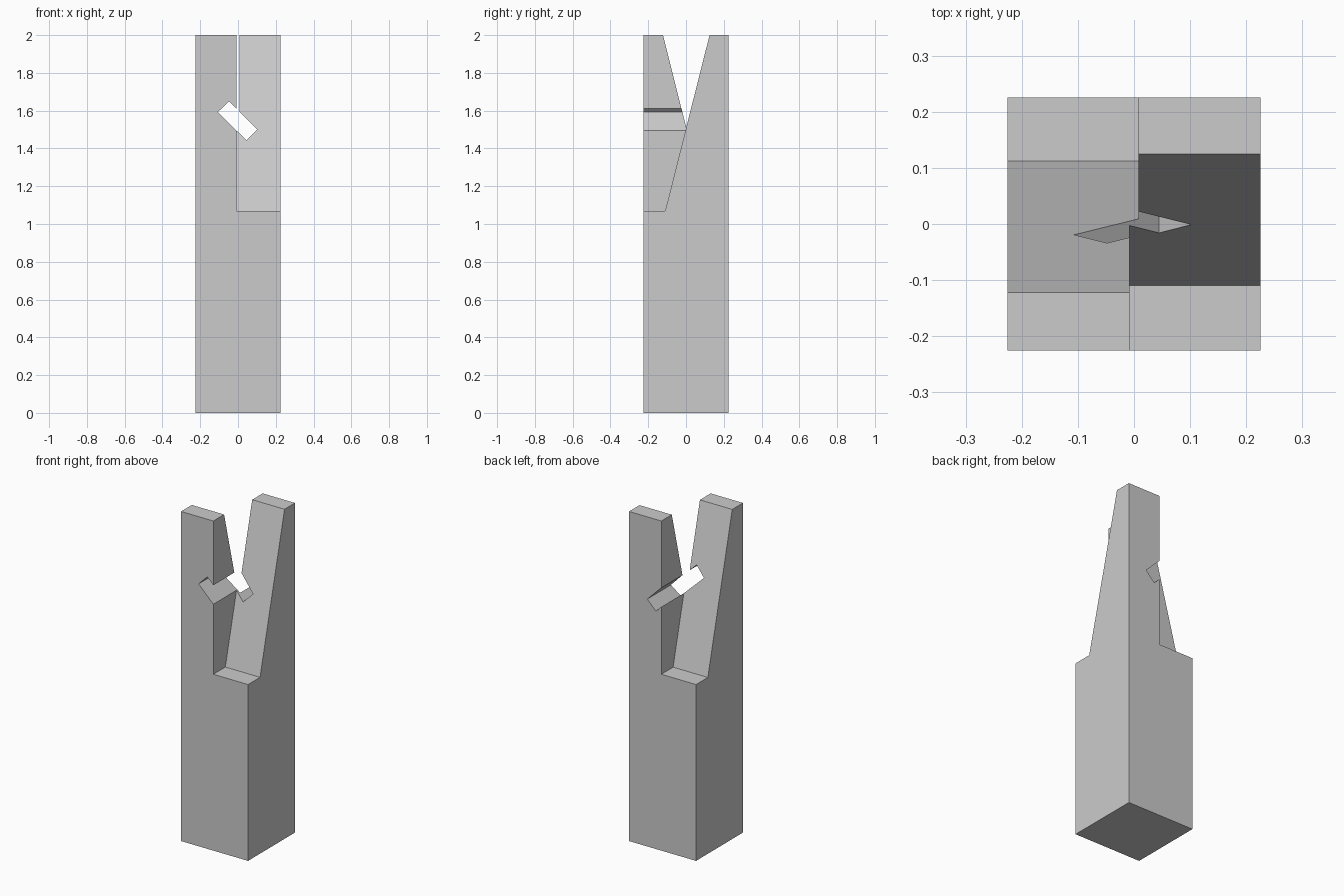
import bpy, bmesh

if "Cube" in bpy.data.objects:
    bpy.data.objects.remove(bpy.data.objects["Cube"])


def prism(name, pts, direction):
    """Extrude a closed 3D polygon along a direction."""
    bm = bmesh.new()
    face = bm.faces.new([bm.verts.new(p) for p in pts])
    ext = bmesh.ops.extrude_face_region(bm, geom=[face])
    verts = [g for g in ext["geom"] if isinstance(g, bmesh.types.BMVert)]
    bmesh.ops.translate(bm, vec=direction, verts=verts)
    bmesh.ops.recalc_face_normals(bm, faces=bm.faces)
    mesh = bpy.data.meshes.new(name)
    bm.to_mesh(mesh)
    bm.free()
    obj = bpy.data.objects.new(name, mesh)
    bpy.context.collection.objects.link(obj)
    return obj


def cut(target, cutter):
    cutter.hide_render = True
    mod = target.modifiers.new(cutter.name, "BOOLEAN")
    mod.operation, mod.solver, mod.object = "DIFFERENCE", "EXACT", cutter
    bpy.context.view_layer.objects.active = target
    bpy.ops.object.modifier_apply(modifier=mod.name)
    bpy.data.objects.remove(cutter)


H, GAP, LEDGE = 0.225, 0.008, 1.07

# square post
post = prism("joint_post", [(-H, -H, 0), (H, -H, 0), (H, H, 0), (-H, H, 0)], (0, 0, 2))

# sloped scarf cuts: front right and back left, overlapping in the central slit
for name, s, low, high in (("front_right_cut", 1, -0.11, 0.15),
                           ("back_left_cut", -1, 0.112, -0.147)):
    profile = [(-s * 0.5, LEDGE), (low, LEDGE), (high, 2.1), (-s * 0.5, 2.1)]
    cut(post, prism(name, [(-s * GAP, y, z) for y, z in profile], (s * 0.5, 0, 0)))

# slanted key hole running through front to back
hole = [(-0.107, 1.592), (-0.048, 1.65), (0.102, 1.501), (0.045, 1.443)]
cut(post, prism("key_hole", [(x, -0.5, z) for x, z in hole], (0, 1, 0)))
